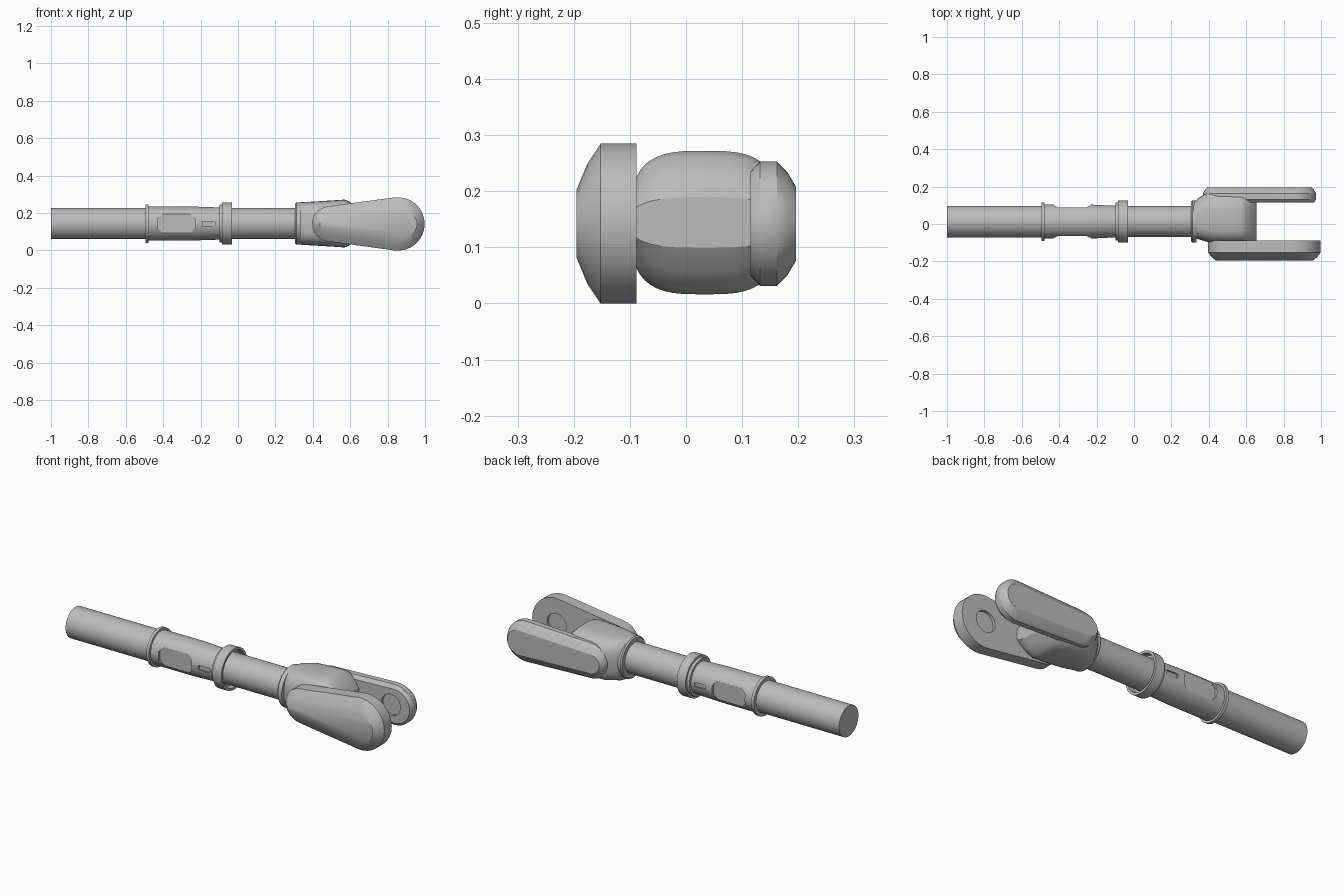
import bpy, bmesh, math
from mathutils import Vector

if "Cube" in bpy.data.objects:
    bpy.data.objects.remove(bpy.data.objects["Cube"])

AXIS_Y, AXIS_Z = 0.013, 0.144

steel = bpy.data.materials.new("grey steel")
steel.use_nodes = True
GREY = (0.5, 0.5, 0.5, 1)
steel.diffuse_color = GREY
steel.node_tree.nodes["Principled BSDF"].inputs["Base Color"].default_value = GREY


def loft(name, rings, closed=False):
    """Skin a list of equal-length point rings, capped unless closed on itself."""
    bm = bmesh.new()
    loops = [[bm.verts.new(p) for p in ring] for ring in rings]
    pairs = list(zip(loops, loops[1:]))
    if closed:
        pairs.append((loops[-1], loops[0]))
    else:
        bm.faces.new(loops[0])
        bm.faces.new(loops[-1])
    n = len(loops[0])
    for a, b in pairs:
        for i in range(n):
            j = (i + 1) % n
            bm.faces.new((a[i], a[j], b[j], b[i]))
    bmesh.ops.recalc_face_normals(bm, faces=bm.faces)
    mesh = bpy.data.meshes.new(name)
    bm.to_mesh(mesh)
    bm.free()
    mesh.materials.append(steel)
    obj = bpy.data.objects.new(name, mesh)
    bpy.context.collection.objects.link(obj)
    return obj


def section(x, ry, rz, yc=AXIS_Y, power=2, n=48):
    """Rounded cross-section across the rod; a higher power is squarer."""
    pts = []
    for i in range(n):
        a = 2 * math.pi * i / n
        c, s = math.cos(a), math.sin(a)
        pts.append((x, yc + ry * math.copysign(abs(c) ** (2 / power), c),
                    AXIS_Z + rz * math.copysign(abs(s) ** (2 / power), s)))
    return pts


def turned(name, profile, closed=False):
    return loft(name, [section(x, r, r) for x, r in profile], closed)


def arm_outline(y, x0, r0, x1, r1, inset, n=16):
    """Tapered, round-ended outline of a fork arm at depth y."""
    x0, x1 = x0 - inset * 0.5, x1 + inset * 0.5
    r0, r1 = r0 - inset, r1 - inset
    t = math.pi / 2 + math.asin((r1 - r0) / (x1 - x0))
    pts = []
    for cx, r, a0, a1 in ((x1, r1, -t, t), (x0, r0, t, 2 * math.pi - t)):
        for i in range(n + 1):
            a = a0 + (a1 - a0) * i / n
            pts.append((cx + r * math.cos(a), y, AXIS_Z - 0.002 + r * math.sin(a)))
    return pts


def slab(name, outline, y0, y1):
    return loft(name, [[(x, y, z) for x, z in outline] for y in (y0, y1)])


def cut(obj, cutters):
    """Subtract helper solids, keep the result and drop the helpers."""
    for c in cutters:
        c.hide_render = True
        mod = obj.modifiers.new("cut", "BOOLEAN")
        mod.operation, mod.solver, mod.object = "DIFFERENCE", "EXACT", c
    bpy.context.view_layer.update()
    deps = bpy.context.evaluated_depsgraph_get()
    mesh = bpy.data.meshes.new_from_object(obj.evaluated_get(deps))
    obj.modifiers.clear()
    obj.data = mesh
    for c in cutters:
        bpy.data.objects.remove(c)


def long_octagon(x0, x1, half, bevel):
    return [(x0, AXIS_Z - half + bevel), (x0 + bevel, AXIS_Z - half),
            (x1 - bevel, AXIS_Z - half), (x1, AXIS_Z - half + bevel),
            (x1, AXIS_Z + half - bevel), (x1 - bevel, AXIS_Z + half),
            (x0 + bevel, AXIS_Z + half), (x0, AXIS_Z + half - bevel)]


parts = []

# Rod with flange and sleeve, wrench flats and small slots on both sides
rod = turned("rod_and_sleeve", [
    (-1, 0.084), (-0.495, 0.084), (-0.495, 0.103), (-0.478, 0.103),
    (-0.478, 0.091), (-0.25, 0.091), (-0.1, 0.086), (-0.05, 0.083), (0.4, 0.083)])
helpers = []
for side in (-1, 1):
    for x0, x1, half, bevel, depth in ((-0.43, -0.23, 0.055, 0.03, 0.076),
                                       (-0.19, -0.12, 0.012, 0.004, 0.078)):
        helpers.append(slab("flat_cutter", long_octagon(x0, x1, half, bevel),
                            AXIS_Y + side * depth, AXIS_Y + side * 0.2))
cut(rod, helpers)
parts.append(rod)

# Collar, hollow on the fork side
parts.append(turned("collar", [
    (-0.1, 0.08), (-0.1, 0.1), (-0.085, 0.102), (-0.085, 0.113), (-0.032, 0.113),
    (-0.032, 0.1), (-0.06, 0.097), (-0.06, 0.08)], closed=True))

# Ring at the neck of the fork
parts.append(turned("neck_ring", [
    (0.305, 0.08), (0.305, 0.105), (0.312, 0.112), (0.335, 0.112), (0.335, 0.08)],
    closed=True))

# Fork body, swelling from the neck into a squarer web
parts.append(loft("fork_body", [section(x, ry, rz, yc, p) for x, ry, rz, yc, p in (
    (0.315, 0.09, 0.105, 0.02, 2.4), (0.34, 0.108, 0.114, 0.028, 2.8),
    (0.40, 0.136, 0.117, 0.038, 3), (0.48, 0.135, 0.122, 0.035, 3.2),
    (0.57, 0.132, 0.128, 0.033, 3.2), (0.595, 0.132, 0.118, 0.033, 3.2),
    (0.63, 0.132, 0.085, 0.033, 3), (0.655, 0.132, 0.045, 0.033, 3))]))

# Fork arms: depth and inset of each outline, then tapered shape
ARMS = {
    "front_arm": (((-0.088, 0), (-0.152, 0), (-0.176, 0.036), (-0.195, 0.082)),
                  (0.49, 0.094, 0.855, 0.143)),
    "back_arm": (((0.115, 0.018), (0.132, 0), (0.162, 0), (0.180, 0.018), (0.196, 0.045)),
                 (0.465, 0.096, 0.862, 0.111)),
}
for name, (layers, shape) in ARMS.items():
    arm = loft(name, [arm_outline(y, *shape, inset) for y, inset in layers])
    # Shallow round seat on the inner face
    inner = layers[0][0]
    out = 1 if inner > 0 else -1
    seat = [(0.85 + 0.058 * math.cos(a), AXIS_Z + 0.058 * math.sin(a))
            for a in (2 * math.pi * i / 32 for i in range(32))]
    cut(arm, [slab("seat_cutter", seat, inner - out * 0.05, inner + out * 0.015)])
    parts.append(arm)

# Smooth round surfaces, crisp edges
for obj in bpy.context.selected_objects:
    obj.select_set(False)
for obj in parts:
    obj.select_set(True)
bpy.context.view_layer.objects.active = parts[0]
bpy.ops.object.shade_smooth_by_angle(angle=math.radians(28))
